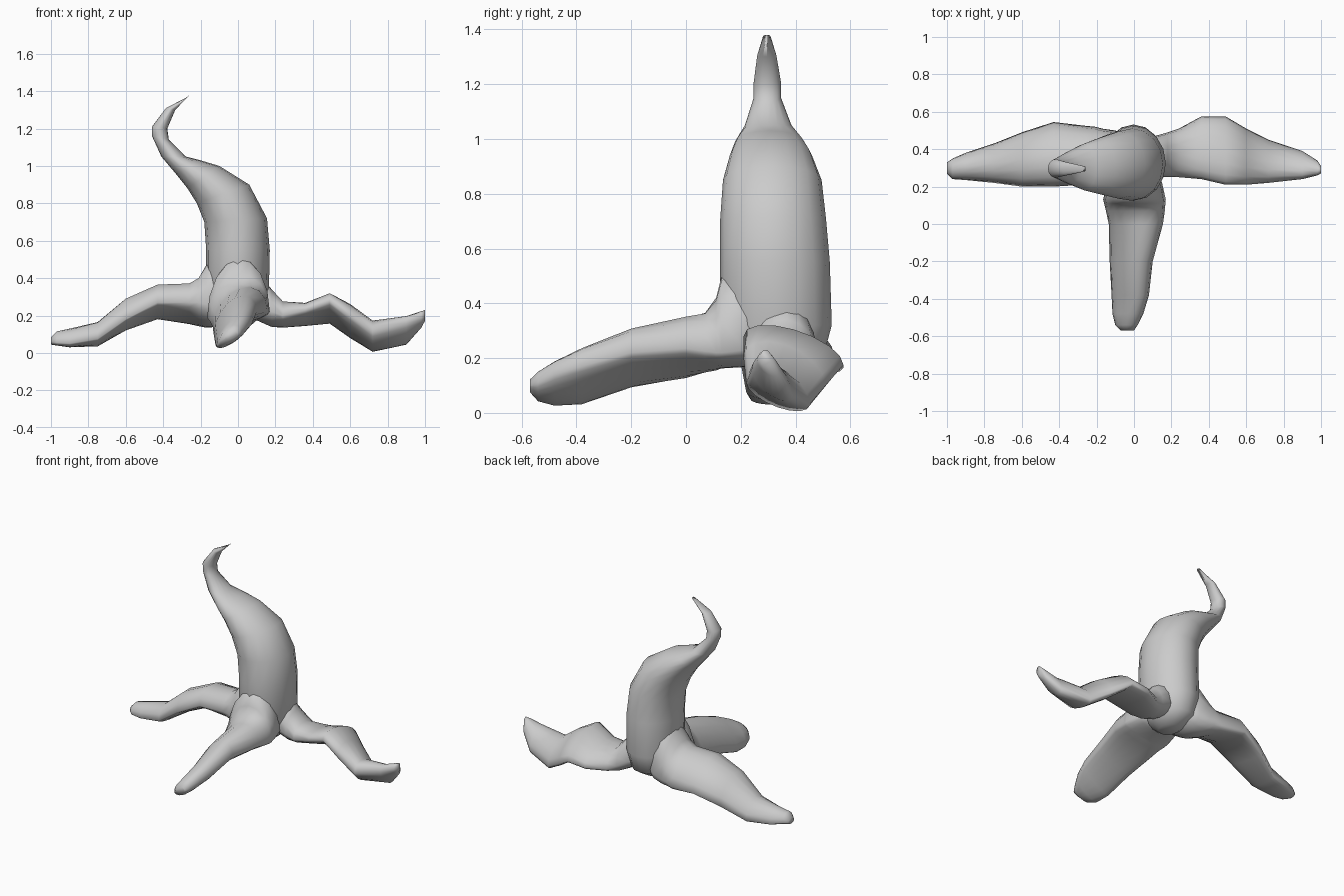
import bpy, bmesh, math
from mathutils import Vector

SIDES = 16


def loft(name, rings):
    """Skin a row of equal-length rings and cap both ends."""
    bm = bmesh.new()
    rows = [[bm.verts.new(p) for p in ring] for ring in rings]
    for a, b in zip(rows, rows[1:]):
        for i in range(SIDES):
            j = (i + 1) % SIDES
            bm.faces.new((a[i], a[j], b[j], b[i]))
    bm.faces.new(rows[0])
    bm.faces.new(rows[-1])
    bmesh.ops.recalc_face_normals(bm, faces=bm.faces)
    mesh = bpy.data.meshes.new(name)
    bm.to_mesh(mesh)
    bm.free()
    mesh.shade_smooth()
    obj = bpy.data.objects.new(name, mesh)
    bpy.context.collection.objects.link(obj)
    return obj


def section(edge_a, edge_b, up, down):
    """Lens-shaped ring between two edges, bulging by up and down vectors."""
    mid, half = (edge_a + edge_b) / 2, (edge_b - edge_a) / 2
    ring = []
    for i in range(SIDES):
        t = 2 * math.pi * i / SIDES
        s = math.sin(t)
        ring.append(mid + half * math.cos(t) + (up * s if s > 0 else down * -s))
    return ring


def peel(name, place, stations):
    """Flap: distance out, edge A (side, z), edge B (side, z), top z, bottom z."""
    rings = []
    for s, va, za, vb, zb, top, bot in stations:
        zc = (za + zb) / 2
        rings.append(section(place(s, va, za), place(s, vb, zb),
                             Vector((0, 0, top - zc)), Vector((0, 0, bot - zc))))
    return loft(name, rings)


# Curved fruit body with stem: left x, z, right x, z, half depth, centre y
body = [
    (-.06, .14, .06, .14, .07, .33),
    (-.14, .20, .13, .20, .16, .34),
    (-.17, .32, .165, .32, .205, .327),
    (-.17, .55, .17, .55, .20, .325),
    (-.18, .70, .155, .72, .193, .318),
    (-.22, .80, .06, .90, .18, .315),
    (-.27, .88, -.10, 1.0, .15, .31),
    (-.33, .955, -.20, 1.03, .125, .305),
    (-.41, 1.05, -.28, 1.05, .085, .30),
    (-.46, 1.16, -.37, 1.14, .05, .297),
    (-.46, 1.21, -.378, 1.20, .05, .297),
    (-.385, 1.31, -.335, 1.30, .035, .295),
    (-.27, 1.368, -.258, 1.38, .014, .295),
]
loft("fruit_body", [section(Vector((xl, y, zl)), Vector((xr, y, zr)),
                            Vector((0, d, 0)), Vector((0, -d, 0)))
                    for xl, zl, xr, zr, d, y in body])

# Left peel flap, back edge lower than the front edge
peel("left_peel", lambda s, v, z: Vector((-s, v, z)), [
    (.02, .24, .27, .46, .25, .50, .19),
    (.10, .19, .26, .50, .22, .56, .14),
    (.17, .19, .26, .51, .20, .47, .14),
    (.21, .20, .27, .52, .20, .40, .15),
    (.26, .21, .27, .525, .18, .365, .17),
    (.43, .20, .27, .545, .19, .36, .20),
    (.60, .20, .18, .49, .125, .29, .135),
    (.75, .22, .075, .43, .045, .165, .04),
    (.90, .235, .05, .38, .045, .13, .03),
    (.97, .24, .055, .35, .06, .115, .04),
    (1.0, .27, .06, .33, .06, .085, .045),
])

# Right peel flap, wavy with an upturned tip
peel("right_peel", lambda s, v, z: Vector((s, v, z)), [
    (.03, .29, .28, .43, .26, .42, .21),
    (.11, .25, .25, .47, .23, .43, .17),
    (.18, .25, .22, .49, .19, .34, .14),
    (.24, .25, .20, .51, .16, .275, .14),
    (.36, .24, .23, .575, .165, .26, .155),
    (.49, .21, .28, .575, .175, .305, .18),
    (.60, .21, .20, .51, .10, .25, .10),
    (.72, .22, .11, .45, .03, .165, .02),
    (.90, .24, .16, .39, .07, .185, .06),
    (.98, .26, .19, .34, .15, .22, .14),
    (1.0, .27, .20, .31, .20, .23, .17),
])

# Front peel flap, tilted so its right edge sits higher, blending up the body
peel("front_peel", lambda s, v, z: Vector((v, -s, z)), [
    (-.30, -.12, .22, .12, .24, .40, .18),
    (-.22, -.145, .20, .15, .23, .52, .17),
    (-.13, -.165, .19, .17, .22, .50, .165),
    (-.11, -.16, .18, .168, .22, .42, .16),
    (-.07, -.15, .17, .165, .225, .365, .155),
    (0, -.135, .14, .155, .235, .345, .15),
    (.20, -.13, .10, .10, .22, .295, .13),
    (.38, -.12, .04, .08, .17, .22, .07),
    (.48, -.115, .04, .05, .14, .175, .05),
    (.54, -.10, .06, .02, .11, .145, .05),
    (.57, -.07, .08, 0, .10, .12, .08),
])
